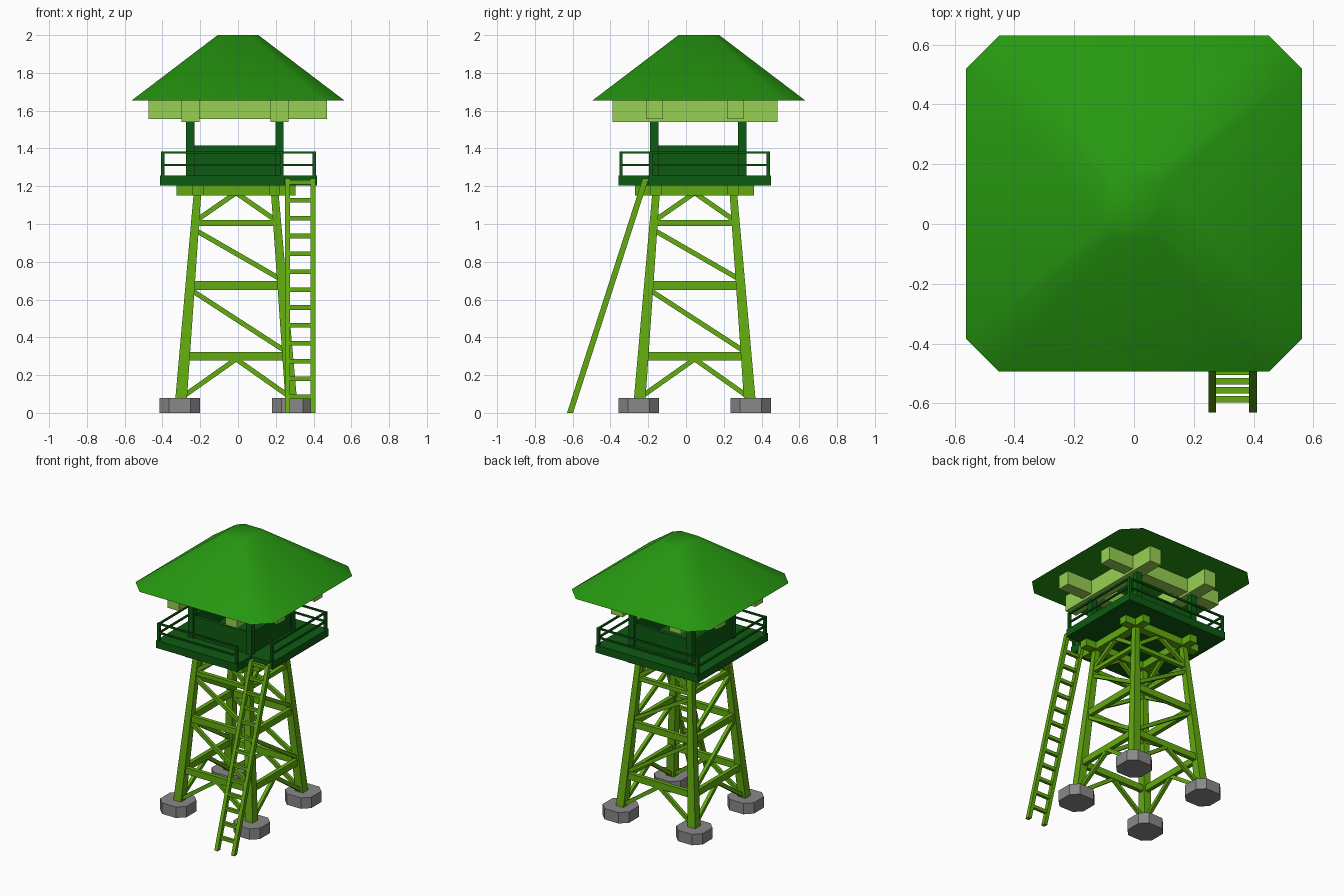
import bpy, bmesh, math
from mathutils import Vector

if "Cube" in bpy.data.objects:
    bpy.data.objects.remove(bpy.data.objects["Cube"])

def material(name, rgb):
    m = bpy.data.materials.new(name)
    m.diffuse_color = (*rgb, 1)
    m.use_nodes = True
    m.node_tree.nodes["Principled BSDF"].inputs["Base Color"].default_value = m.diffuse_color
    return m

ROOF = material("roof green", (0.019, 0.31, 0.005))
LEAF = material("timber green", (0.122, 0.41, 0.005))
PALE = material("pale green", (0.31, 0.63, 0.085))
DARK = material("dark green", (0.004, 0.105, 0.006))
GREY = material("concrete grey", (0.25, 0.25, 0.25))

def finish(name, bm, mat):
    bmesh.ops.recalc_face_normals(bm, faces=bm.faces)
    me = bpy.data.meshes.new(name)
    bm.to_mesh(me)
    bm.free()
    me.materials.append(mat)
    ob = bpy.data.objects.new(name, me)
    bpy.context.collection.objects.link(ob)
    return ob

def loft(name, rings, mat):
    """Skin a stack of equal-length rings of points and cap both ends."""
    bm = bmesh.new()
    vs = [[bm.verts.new(p) for p in r] for r in rings]
    n = len(vs[0])
    for a, b in zip(vs, vs[1:]):
        for i in range(n):
            bm.faces.new((a[i], a[(i + 1) % n], b[(i + 1) % n], b[i]))
    bm.faces.new(vs[0][::-1])
    bm.faces.new(vs[-1])
    return finish(name, bm, mat)

def rect(x0, x1, y0, y1, z):
    return [(x0, y0, z), (x1, y0, z), (x1, y1, z), (x0, y1, z)]

def box(name, x0, x1, y0, y1, z0, z1, mat):
    return loft(name, [rect(x0, x1, y0, y1, z0), rect(x0, x1, y0, y1, z1)], mat)

def octagon(cx, cy, h, c, z):
    k = h - c
    pts = [(h, -k), (h, k), (k, h), (-k, h), (-h, k), (-h, -k), (-k, -h), (k, -h)]
    return [(cx + x, cy + y, z) for x, y in pts]

def strut(name, a, b, w, d, mat, side):
    """Rectangular bar from a to b; w across the panel, d along 'side'."""
    a, b, s = Vector(a), Vector(b), Vector(side)
    u = (b - a).cross(s).normalized() * w / 2
    v = s.normalized() * d / 2
    return loft(name, [[p - u - v, p + u - v, p + u + v, p - u + v] for p in (a, b)], mat)

CX, CY = -0.01, 0.046          # tower axis
def spread(z):                 # distance of leg centre from the axis
    return 0.297 - 0.092 * z / 1.16

# footings and tapered legs
for sx in (-1, 1):
    for sy in (-1, 1):
        loft("footing", [octagon(CX + sx * 0.298, CY + sy * 0.297, 0.107, 0.05, z) for z in (0, 0.08)], GREY)
        rings = []
        for z, h in ((0.05, 0.031), (1.16, 0.02)):
            x, y = CX + sx * spread(z), CY + sy * spread(z)
            rings.append(rect(x - h, x + h, y - h, y + h, z))
        loft("leg", rings, LEAF)

# bracing, the same layout on all four sides
def panel(axis, sign):
    def P(t, z):               # t = -1..1 across the panel
        r = spread(z)
        return (CX + t * r, CY + sign * r, z) if axis == 'x' else (CX + sign * r, CY + t * r, z)
    side = (0, 1, 0) if axis == 'x' else (1, 0, 0)
    for z, w in ((0.3, 0.047), (0.675, 0.047), (1.005, 0.03)):
        strut("cross_beam", P(-1, z), P(1, z), w, 0.03, LEAF, side)
    for z0, z1 in ((0.97, 0.705), (0.655, 0.32)):
        strut("diagonal_brace", P(-1, z0), P(1, z1), 0.026, 0.024, LEAF, side)
    for t in (-1, 1):
        strut("lower_brace", P(0, 0.285), P(t, 0.08), 0.026, 0.024, LEAF, side)
        strut("upper_brace", P(0, 1.165), P(t, 1.015), 0.026, 0.024, LEAF, side)
for s in (-1, 1):
    panel('x', s)
    panel('y', s)

# crossed beams under the deck
for s in (-1, 1):
    x, y = CX + s * 0.203, CY + s * 0.203
    box("deck_beam_long", x - 0.03, x + 0.03, CY - 0.315, CY + 0.315, 1.15, 1.206, LEAF)
    box("deck_beam_cross", CX - 0.315, CX + 0.315, y - 0.03, y + 0.03, 1.152, 1.206, LEAF)

# deck with a notch at the ladder corner
X0, X1, Y0, Y1 = -0.413, 0.418, -0.358, 0.45
NX, NY = 0.245, -0.2
outline = [(X0, Y0), (NX, Y0), (NX, NY), (X1, NY), (X1, Y1), (X0, Y1)]
loft("deck", [[(x, y, z) for x, y in outline] for z in (1.203, 1.258)], DARK)

# railing: open at the notch
e = 0.014
path = [(NX - e, Y0 + e), (X0 + e, Y0 + e), (X0 + e, Y1 - e), (X1 - e, Y1 - e), (X1 - e, NY + e)]
for (ax, ay), (bx, by) in zip(path, path[1:]):
    for z in (1.312, 1.378):
        strut("hand_rail", (ax, ay, z), (bx, by, z), 0.012, 0.012, DARK, (0, 0, 1))
for x, y in path:
    box("rail_post", x - 0.009, x + 0.009, y - 0.009, y + 0.009, 1.25, 1.384, DARK)

# cabin posts and low walls
PX, PY = (-0.252, 0.22), (-0.168, 0.298)
for x in PX:
    box("side_wall", x - 0.012, x + 0.012, PY[0], PY[1], 1.25, 1.415, DARK)
    for y in PY:
        box("cabin_post", x - 0.022, x + 0.022, y - 0.022, y + 0.022, 1.25, 1.6, DARK)
for y in PY:
    box("cross_wall", PX[0], PX[1], y - 0.012, y + 0.012, 1.25, 1.415, DARK)

# pale beams carrying the roof
for x in (-0.252, 0.22):
    box("roof_beam_long", x - 0.047, x + 0.047, -0.39, 0.485, 1.54, 1.66, PALE)
for y in (-0.168, 0.262):
    box("roof_beam_cross", -0.475, 0.47, y - 0.045, y + 0.045, 1.556, 1.66, PALE)

# hipped roof with cut corners and a small flat top
roof = loft("roof", [octagon(0, 0.068, 0.562, 0.11, 1.655), octagon(0, 0.068, 0.108, 0.04, 2.0)], ROOF)
bpy.context.view_layer.objects.active = roof
roof.select_set(True)
bpy.ops.object.shade_smooth_by_angle(angle=math.radians(55))

# leaning ladder
def ladder_y(z):
    return -0.614 + 0.4 * z / 1.24
for x in (0.262, 0.398):
    loft("ladder_rail", [rect(x - 0.013, x + 0.013, ladder_y(z) - 0.016, ladder_y(z) + 0.016, z) for z in (0, 1.24)], LEAF)
for i in range(14):
    z = 0.037 if i == 13 else 0.085 + i * 0.0946
    if i == 13:
        continue
    y = ladder_y(z)
    box("ladder_rung", 0.262, 0.398, y - 0.011, y + 0.011, z - 0.012, z + 0.012, LEAF)
